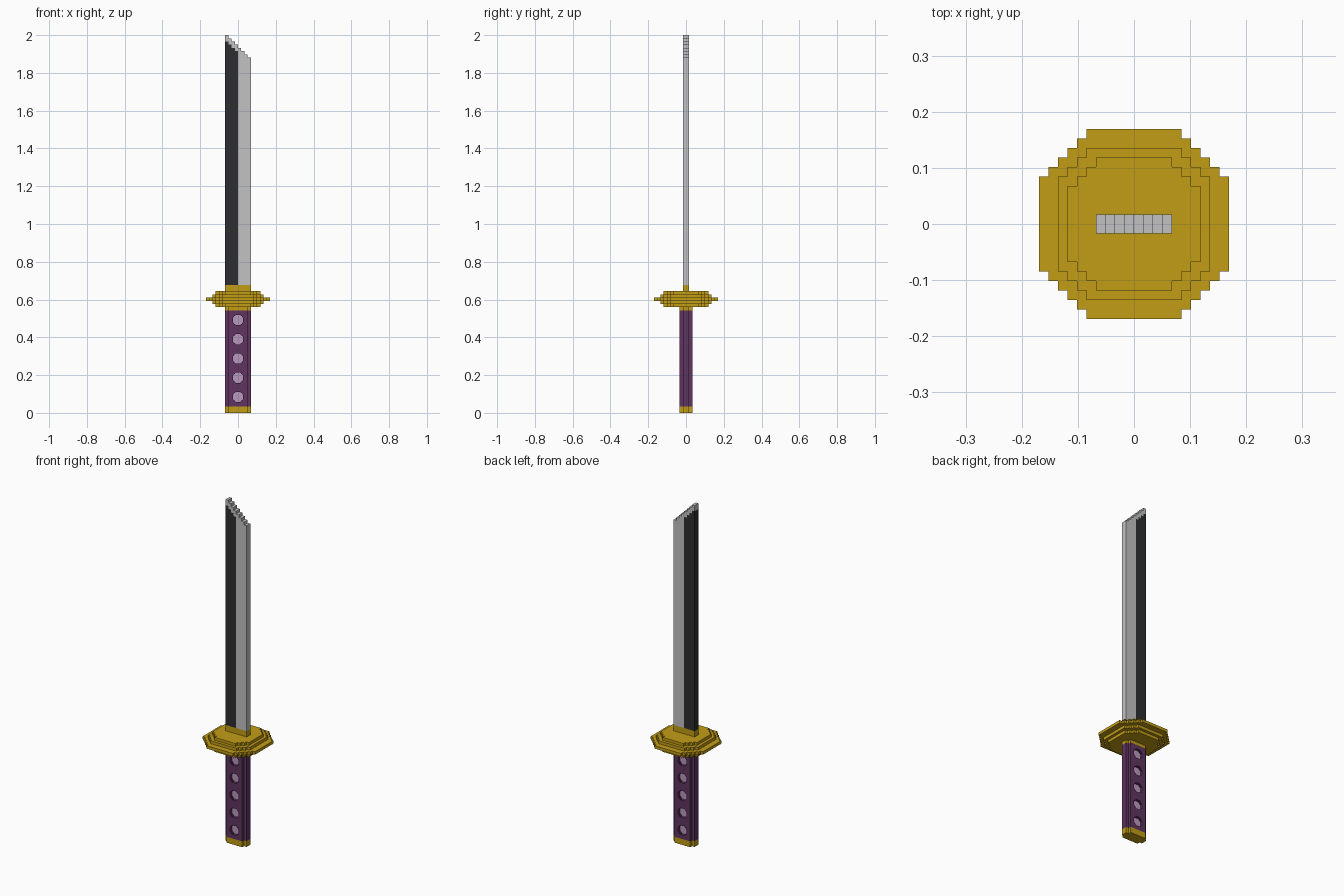
import bpy
import bmesh
import math

if "Cube" in bpy.data.objects:
    bpy.data.objects.remove(bpy.data.objects["Cube"], do_unlink=True)

U = 2 / 118  # one block


def material(name, rgb):
    m = bpy.data.materials.new(name)
    m.use_nodes = True
    m.diffuse_color = (*rgb, 1)
    m.node_tree.nodes["Principled BSDF"].inputs["Base Color"].default_value = (*rgb, 1)
    return m


GOLD = material("gold", (0.54, 0.335, 0.008))
STEEL = material("light steel", (0.54, 0.54, 0.54))
DARK = material("dark steel", (0.026, 0.027, 0.029))
PURPLE = material("purple wrap", (0.115, 0.035, 0.115))
PINK = material("pale mauve", (0.50, 0.32, 0.52))


def prism(name, outline, lo, hi, mat, axis="z"):
    """Extrude an outline, in blocks, along z or y from lo to hi."""
    bm = bmesh.new()
    place = (lambda a, b: (a * U, b * U, lo * U)) if axis == "z" else (lambda a, b: (a * U, lo * U, b * U))
    face = bm.faces.new([bm.verts.new(place(a, b)) for a, b in outline])
    moved = bmesh.ops.extrude_face_region(bm, geom=[face])["geom"]
    d = (hi - lo) * U
    bmesh.ops.translate(bm, verts=[v for v in moved if isinstance(v, bmesh.types.BMVert)],
                        vec=(0, 0, d) if axis == "z" else (0, d, 0))
    bmesh.ops.recalc_face_normals(bm, faces=bm.faces)
    me = bpy.data.meshes.new(name)
    bm.to_mesh(me)
    bm.free()
    me.materials.append(mat)
    ob = bpy.data.objects.new(name, me)
    bpy.context.collection.objects.link(ob)
    return ob


def rect(x, y0, y1):
    return [(-x, y0), (x, y0), (x, y1), (-x, y1)]


def stepped(rx, ry, steps, s=1.0, cx=0.0, cy=0.0):
    """Rectangle of half size rx, ry whose corners are cut in unit steps."""
    quarter = []
    for i in range(steps + 1):
        quarter.append((rx - i, ry - steps + i))
        if i < steps:
            quarter.append((rx - i - 1, ry - steps + i))
    pts = quarter + [(-x, y) for x, y in reversed(quarter)]
    pts += [(-x, -y) for x, y in quarter] + [(x, -y) for x, y in reversed(quarter)]
    return [(cx + x * s, cy + y * s) for x, y in pts]


# Grip: pommel cap, core and upper collar
GRIP = stepped(4, 2, 1)
prism("pommel_cap", GRIP, 0, 2, GOLD)
prism("grip_core", rect(4, -1, 1), 2, 32, PURPLE)
prism("grip_collar", GRIP, 32, 33, GOLD)

# Grip side plates with round pits, and a pale stud at the bottom of each pit
pits = [stepped(8, 8, 4, 0.2, 0, z) for z in range(5, 30, 6)]
for side, label in ((-1, "front"), (1, "back")):
    cu = bpy.data.curves.new("grip_plate_" + label, "CURVE")
    cu.dimensions = "2D"
    cu.fill_mode = "BOTH"
    cu.extrude = U / 2
    for loop in [rect(3, 2, 32)] + pits:
        sp = cu.splines.new("POLY")
        sp.points.add(len(loop) - 1)
        for p, (x, z) in zip(sp.points, loop):
            p.co = (x * U, z * U, 0, 1)
        sp.use_cyclic_u = True
        sp.use_smooth = False
    cu.materials.append(PURPLE)
    plate = bpy.data.objects.new("grip_plate_" + label, cu)
    bpy.context.collection.objects.link(plate)
    plate.rotation_euler.x = math.pi / 2
    plate.location.y = side * 1.5 * U
    bpy.ops.object.select_all(action="DESELECT")
    plate.select_set(True)
    bpy.context.view_layer.objects.active = plate
    bpy.ops.object.convert(target="MESH")
    bpy.ops.object.shade_flat()
    for i, pit in enumerate(pits):
        prism(f"grip_stud_{label}_{i + 1}", pit, side * 0.95, side * 1.1, PINK, "y")

# Guard: stepped octagonal tiers, mirrored about the widest one
for i, (r, steps) in enumerate(((7, 3), (8, 3), (10, 5), (8, 3), (7, 3))):
    prism(f"guard_tier_{i + 1}", stepped(r, r, steps), 33 + i, 34 + i, GOLD)
prism("blade_collar", rect(4, -1, 1), 38, 40, GOLD)


# Blade: dark spine half, light edge half and tip, both with a stair-cut top
def stairs(x0, x1, top):
    """Stair line falling one block per column from x0 to x1."""
    return [p for x in range(x0, x1) for p in ((x, top - x - 4), (x + 1, top - x - 4))]


spine_top = stairs(-4, 0, 116)
prism("blade_spine", [(-4, 40)] + spine_top + [(0, 40)], -1, 1, DARK, "y")
prism("blade_edge", stairs(-4, 4, 118) + [(4, 40), (0, 40)] + spine_top[::-1], -1, 1, STEEL, "y")
